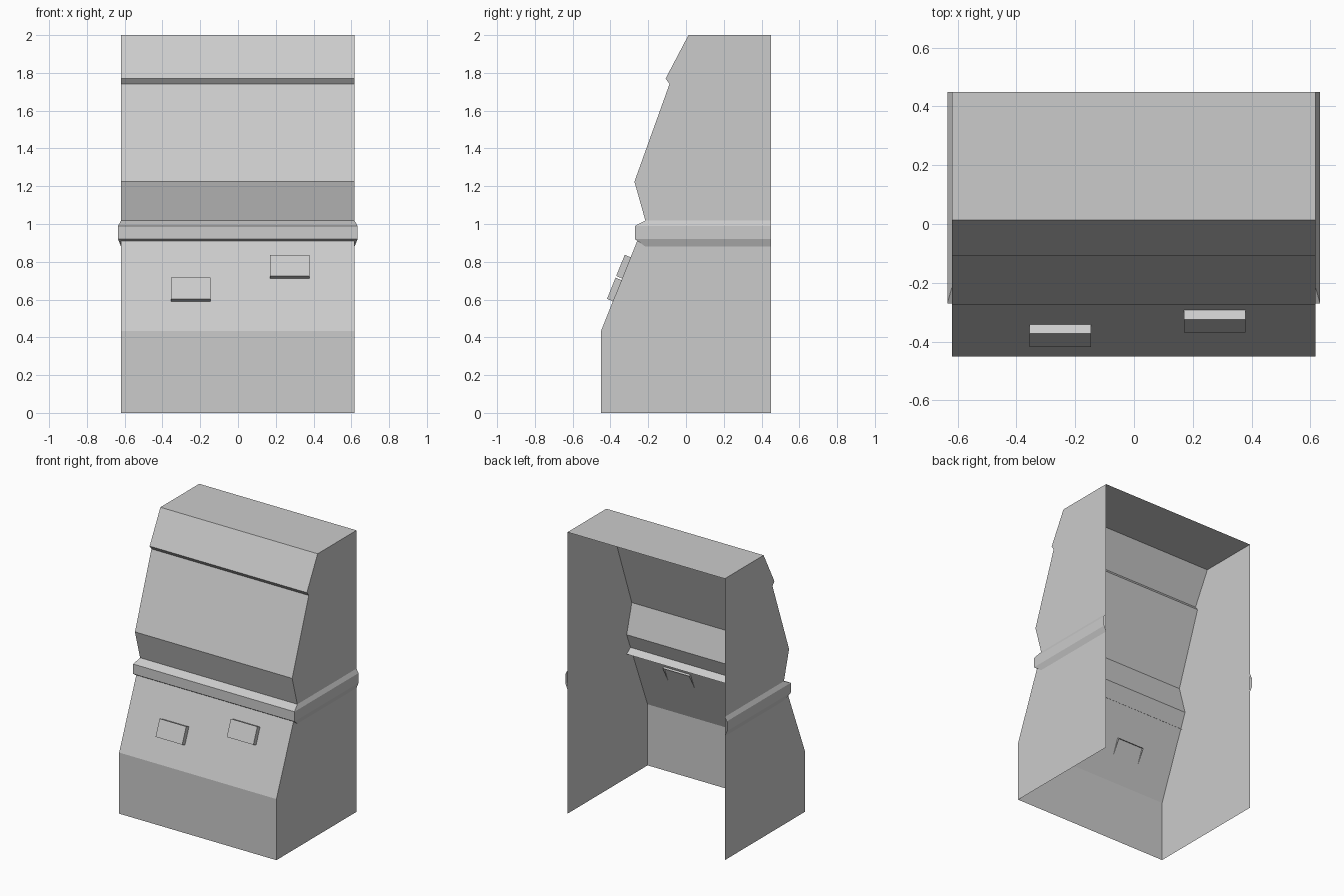
import bpy, bmesh

if "Cube" in bpy.data.objects:
    bpy.data.objects.remove(bpy.data.objects["Cube"])

grey = bpy.data.materials.new("light grey")
grey.diffuse_color = (0.6, 0.6, 0.6, 1)
grey.use_nodes = True
grey.node_tree.nodes["Principled BSDF"].inputs["Base Color"].default_value = grey.diffuse_color

X0, X1, BACK = -0.619, 0.617, 0.449


def make(name, verts, faces, flip=False):
    bm = bmesh.new()
    vs = [bm.verts.new(v) for v in verts]
    for f in faces:
        bm.faces.new([vs[i] for i in f])
    if flip:
        bmesh.ops.reverse_faces(bm, faces=bm.faces[:])
    me = bpy.data.meshes.new(name)
    bm.to_mesh(me)
    bm.free()
    me.materials.append(grey)
    ob = bpy.data.objects.new(name, me)
    bpy.context.collection.objects.link(ob)
    return ob


# Cabinet shell: side profile (y, z), open at the back and bottom
profile = [(-0.45, 0), (-0.45, 0.434), (-0.215, 1.018), (-0.273, 1.224),
           (-0.087, 1.742), (-0.108, 1.77), (0.013, 2.0), (BACK, 2.0), (BACK, 0)]
n = len(profile)
verts = [(x, y, z) for x in (X0, X1) for y, z in profile]
faces = [(i, n + i, n + i + 1, i + 1) for i in range(n - 2)]
faces += [tuple(reversed(range(n))), tuple(range(n, 2 * n))]
# side panels face outwards
make("cabinet_shell", verts, faces)

# Trim band: bevelled section swept around the left side, front and right side
section = [(0.0, 0.88), (1.0, 0.92), (1.0, 0.99), (0.0, 1.018)]
OUT, DEPTH, FRONT = 0.016, 0.055, -0.215
rings = []
for side, y_end in ((-1, True), (-1, False), (1, False), (1, True)):
    x = X0 if side < 0 else X1
    rings.append([(x + side * OUT * t, BACK if y_end else FRONT - DEPTH * t, z)
                  for t, z in section])
m = len(section)
verts = [v for r in rings for v in r]
faces = [(r * m + i, (r + 1) * m + i, (r + 1) * m + i + 1, r * m + i + 1)
         for r in range(3) for i in range(m - 1)]
make("trim_band", verts, faces)


# Raised boxes on the sloped front, without a back face
def slope_box(name, x0, x1, z0, z1):
    def on_slope(z):
        return -0.45 + (z - 0.434) * 0.4024
    out, dz = 0.034, 0.0135
    sec = [(on_slope(z0 - dz), z0 - dz),                   # inner bottom
           (on_slope(z0 - dz) - out + 0.003, z0),          # outer bottom
           (on_slope(z1 - dz) - out + 0.003, z1),          # outer top
           (on_slope(z1 - dz) + 0.014, z1 - dz - 0.006)]   # inner top
    v = [(x, y, z) for x in (x0, x1) for y, z in sec]
    make(name, v, [(i, 4 + i, 5 + i, i + 1) for i in range(3)]
         + [(3, 2, 1, 0), (4, 5, 6, 7)])


slope_box("left_box", -0.355, -0.146, 0.604, 0.716)
slope_box("right_box", 0.17, 0.379, 0.725, 0.837)
